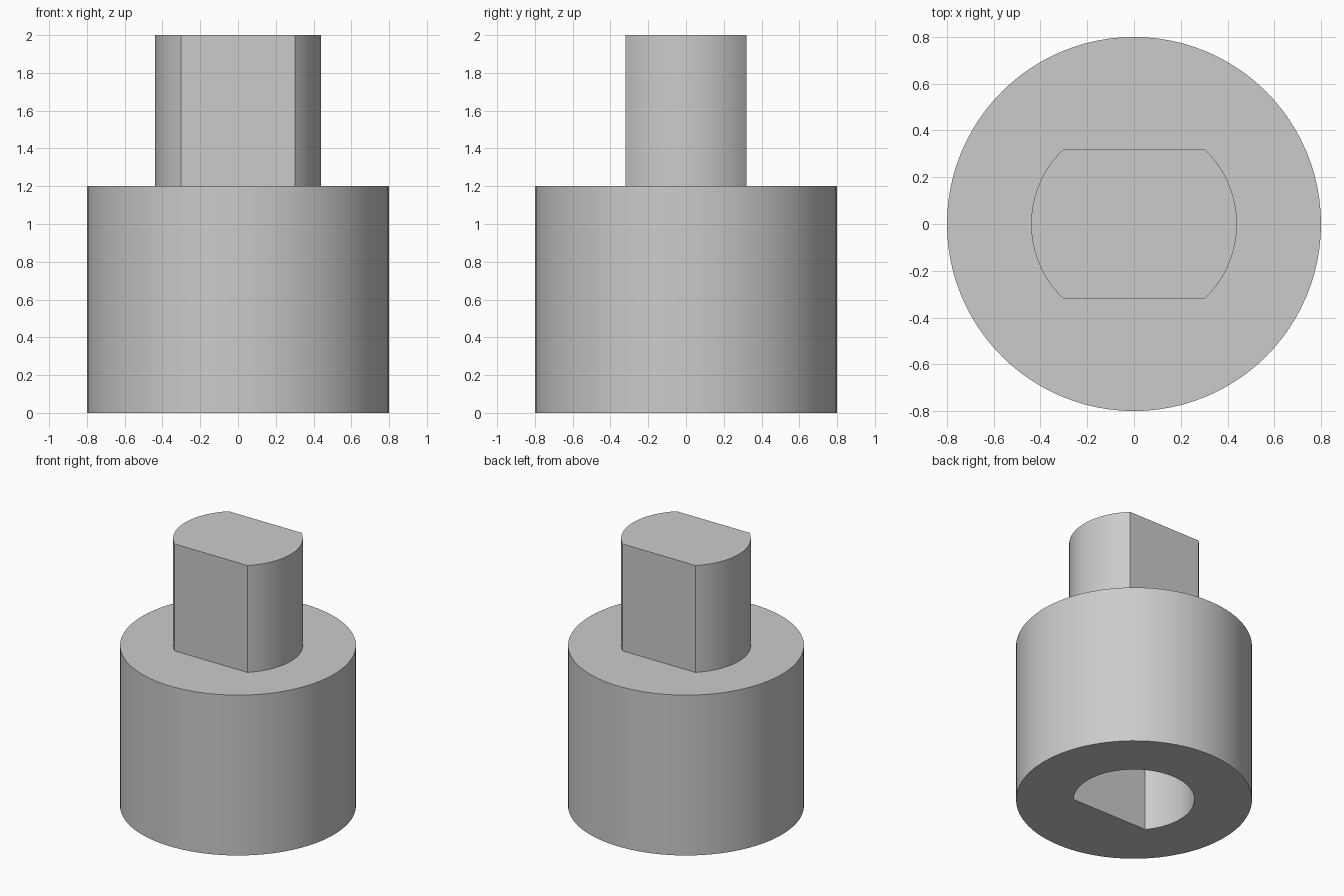
import bpy, bmesh, math

if "Cube" in bpy.data.objects:
    bpy.data.objects.remove(bpy.data.objects["Cube"], do_unlink=True)

grey = bpy.data.materials.new("plain grey")
grey.use_nodes = True
colour = (0.6, 0.6, 0.6, 1)
grey.diffuse_color = colour
grey.node_tree.nodes["Principled BSDF"].inputs["Base Color"].default_value = colour


def arc(radius, start, end, steps):
    return [(radius * math.cos(start + (end - start) * i / steps),
             radius * math.sin(start + (end - start) * i / steps))
            for i in range(steps + 1)]


def prism(name, outline, bottom, top):
    """Extrude a closed outline from bottom to top."""
    bm = bmesh.new()
    face = bm.faces.new([bm.verts.new((x, y, bottom)) for x, y in outline])
    made = bmesh.ops.extrude_face_region(bm, geom=[face])["geom"]
    for v in made:
        if isinstance(v, bmesh.types.BMVert):
            v.co.z = top
    bmesh.ops.recalc_face_normals(bm, faces=bm.faces)
    mesh = bpy.data.meshes.new(name)
    bm.to_mesh(mesh)
    bm.free()
    mesh.materials.append(grey)
    obj = bpy.data.objects.new(name, mesh)
    bpy.context.collection.objects.link(obj)
    return obj


def combine(target, other, operation):
    """Apply a boolean and discard the helper."""
    mod = target.modifiers.new(operation, "BOOLEAN")
    mod.operation = operation
    mod.solver = "EXACT"
    mod.object = other
    bpy.context.view_layer.objects.active = target
    bpy.ops.object.modifier_apply(modifier=mod.name)
    bpy.data.objects.remove(other, do_unlink=True)


# Round body
body = prism("adapter_body", arc(0.8, 0, math.tau, 96)[:-1], 0, 1.2)

# Tang with a flat on the front and the back
r_tang = 0.44
a = math.asin(0.32 / r_tang)
tang = prism("tang", arc(r_tang, -a, a, 28)
             + arc(r_tang, math.pi - a, math.pi + a, 28), 1.1, 2.0)
combine(body, tang, "UNION")

# D-shaped blind socket, flat towards the front
r_hole = 0.41
b = math.asin(0.26 / r_hole)
socket = prism("socket_cutter", arc(r_hole, -b, math.pi + b, 64), -0.2, 0.88)
socket.hide_render = True
combine(body, socket, "DIFFERENCE")

# Smooth the round walls, keep edges sharp
bpy.ops.object.select_all(action="DESELECT")
body.select_set(True)
bpy.context.view_layer.objects.active = body
bpy.ops.object.shade_smooth_by_angle(angle=math.radians(25))
